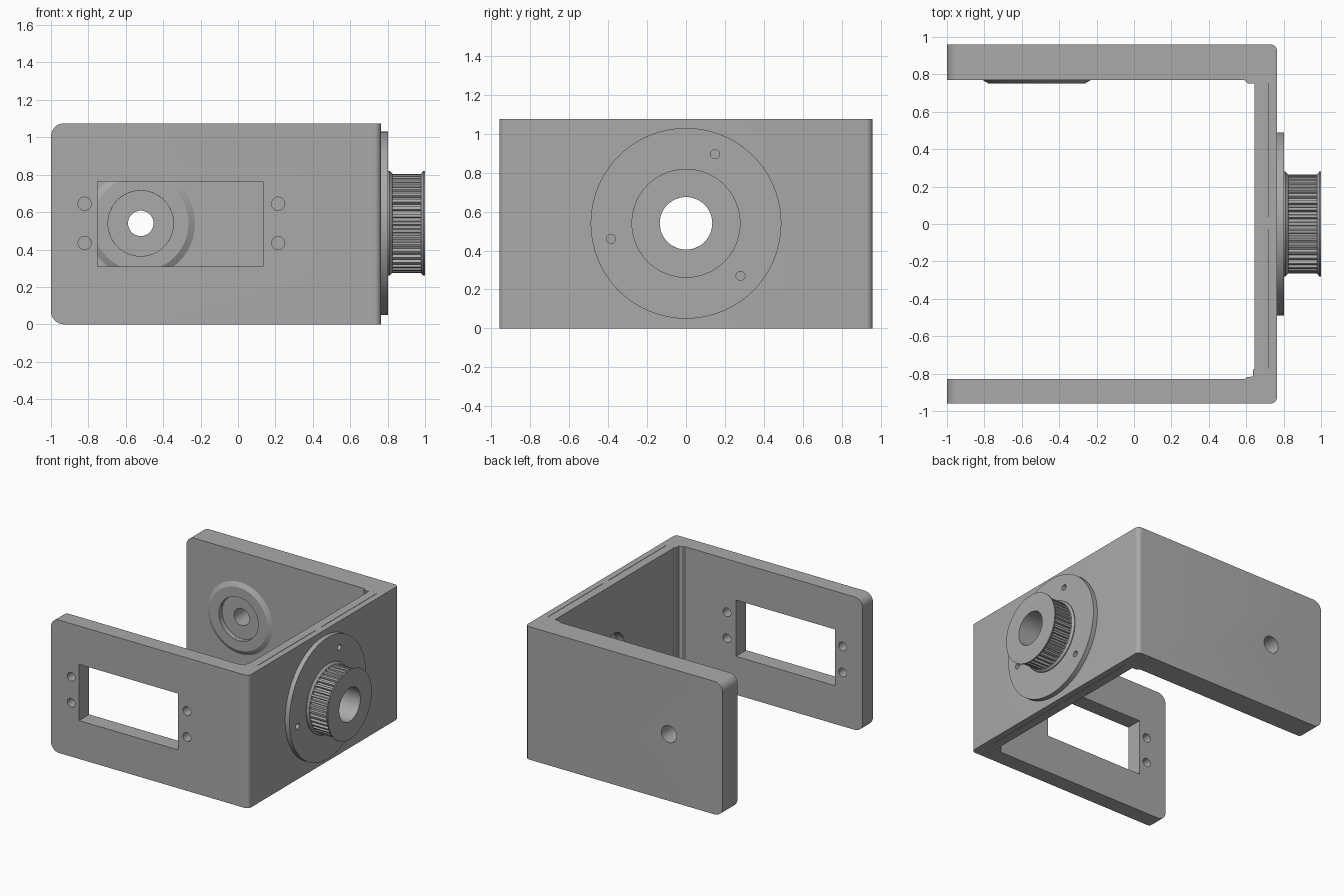
import bpy, bmesh
from math import sin, cos, pi
from mathutils import Matrix, Vector

default = bpy.data.objects.get("Cube")
if default:
    bpy.data.objects.remove(default)

TOP = 1.075
MID = 0.54

grey = bpy.data.materials.new("plain grey")
grey.use_nodes = True
colour = (0.4, 0.4, 0.4, 1)
grey.diffuse_color = colour
grey.node_tree.nodes["Principled BSDF"].inputs["Base Color"].default_value = colour


def add_object(name, bm):
    bmesh.ops.recalc_face_normals(bm, faces=bm.faces)
    mesh = bpy.data.meshes.new(name)
    bm.to_mesh(mesh)
    bm.free()
    mesh.materials.append(grey)
    obj = bpy.data.objects.new(name, mesh)
    bpy.context.collection.objects.link(obj)
    return obj


def prism(bm, points, direction):
    """Extrude a closed polygon of 3D points along a direction."""
    face = bm.faces.new([bm.verts.new(p) for p in points])
    out = bmesh.ops.extrude_face_region(bm, geom=[face], use_keep_orig=True)
    verts = [v for v in out["geom"] if isinstance(v, bmesh.types.BMVert)]
    bmesh.ops.translate(bm, verts=verts, vec=direction)


def ring(name, profile, place, steps=96):
    """Turn a closed (radius, x) profile about the x axis."""
    bm = bmesh.new()
    loops = []
    for i in range(steps):
        a = 2 * pi * i / steps
        loops.append([bm.verts.new(place @ Vector((x, r * cos(a), r * sin(a))))
                      for r, x in profile])
    n = len(profile)
    for i in range(steps):
        a, b = loops[i], loops[(i + 1) % steps]
        for j in range(n):
            k = (j + 1) % n
            bm.faces.new((a[j], a[k], b[k], b[j]))
    return add_object(name, bm)


def box_cutter(low, high):
    low, high = Vector(low), Vector(high)
    bm = bmesh.new()
    size = Matrix.Diagonal((*(high - low), 1))
    bmesh.ops.create_cube(bm, size=1, matrix=Matrix.Translation((low + high) / 2) @ size)
    return add_object("box_cutter", bm)


def round_cutter(start, end, radius):
    start, end = Vector(start), Vector(end)
    axis = end - start
    turn = axis.to_track_quat('Z', 'Y').to_matrix().to_4x4()
    bm = bmesh.new()
    bmesh.ops.create_cone(bm, cap_ends=True, segments=48, radius1=radius, radius2=radius,
                          depth=axis.length,
                          matrix=Matrix.Translation((start + end) / 2) @ turn)
    return add_object("round_cutter", bm)


def cut(obj, cutter):
    cutter.hide_render = True
    mod = obj.modifiers.new("cut", 'BOOLEAN')
    mod.operation = 'DIFFERENCE'
    mod.solver = 'EXACT'
    mod.object = cutter
    bpy.context.view_layer.objects.active = obj
    bpy.ops.object.modifier_apply(modifier=mod.name)
    bpy.data.objects.remove(cutter)


def smooth(obj):
    bpy.ops.object.select_all(action='DESELECT')
    obj.select_set(True)
    bpy.context.view_layer.objects.active = obj
    bpy.ops.object.shade_smooth_by_angle(angle=0.5)


# U-shaped bracket with small reinforcing steps in its inner corners
outline = [(-1, -0.96), (0.765, -0.96), (0.765, 0.96), (-1, 0.96), (-1, 0.77),
           (0.59, 0.77), (0.61, 0.75), (0.645, 0.75), (0.645, -0.77), (0.635, -0.78),
           (0.635, -0.815), (0.6, -0.82), (0.59, -0.83), (-1, -0.83)]
bm = bmesh.new()
prism(bm, [(x, y, 0) for x, y in outline], (0, 0, TOP))
bmesh.ops.recalc_face_normals(bm, faces=bm.faces)


def edges_at(x, axis):
    return [e for e in bm.edges
            if all(abs(v.co.x - x) < 1e-4 for v in e.verts)
            and abs((e.verts[0].co - e.verts[1].co).normalized()[axis]) > 0.99]


# Round the free arm ends and the outer upright corners
ends = [e for e in edges_at(-1, 1)]
bmesh.ops.bevel(bm, geom=ends, offset=0.07, segments=8, profile=0.5, affect='EDGES')
corners = edges_at(0.765, 2)
bmesh.ops.bevel(bm, geom=corners, offset=0.035, segments=6, profile=0.5, affect='EDGES')
bracket = add_object("bracket", bm)

# Motor window and its screw holes in the front arm
cut(bracket, box_cutter((-0.75, -1.1, 0.31), (0.135, -0.7, 0.765)))
for x in (-0.82, 0.215):
    for z in (0.435, 0.645):
        cut(bracket, round_cutter((x, -1.1, z), (x, -0.7, z), 0.035))

# Pivot hole and bearing recess in the back arm
PIVOT = -0.52
cut(bracket, round_cutter((PIVOT, 0.7, MID), (PIVOT, 1.1, MID), 0.068))
cut(bracket, round_cutter((PIVOT, 0.7, MID), (PIVOT, 0.79, MID), 0.175))

# Shaft bore and hairline slits in the side wall
cut(bracket, round_cutter((0.5, 0, MID), (0.9, 0, MID), 0.135))
for y0, y1 in ((0.04, 0.75), (-0.77, -0.03)):
    cut(bracket, box_cutter((0.7135, y0, -0.1), (0.7165, y1, 1.2)))

# Raised bevelled collar around the bearing recess
facing_back = Matrix.Translation((PIVOT, 0, MID)) @ Matrix.Rotation(pi / 2, 4, 'Z')
collar = ring("bearing_collar",
              [(0.175, 0.772), (0.175, 0.75), (0.255, 0.75), (0.29, 0.77), (0.29, 0.772)],
              facing_back)

# Round flange on the side wall
side = Matrix.Translation((0, 0, MID))
flange = ring("pulley_flange",
              [(0.135, 0.764), (0.49, 0.764), (0.49, 0.803), (0.135, 0.803)], side, 128)
for y, z in ((0.15, 0.895), (-0.385, 0.46), (0.28, 0.27)):
    for part in (flange, bracket):
        cut(part, round_cutter((0.7, y, z), (0.9, y, z), 0.023))

# Pulley core with a flared lip at each end
core = ring("pulley_core",
            [(0.135, 0.802), (0.28, 0.802), (0.28, 0.81), (0.265, 0.825), (0.247, 0.825),
             (0.247, 0.978), (0.265, 0.978), (0.28, 0.991), (0.28, 1.0), (0.135, 1.0)], side)

# Belt teeth around the core
TEETH = 40
bm = bmesh.new()
for i in range(TEETH):
    section = []
    for r, f in ((0.24, -0.32), (0.258, -0.26), (0.265, -0.18),
                 (0.265, 0.18), (0.258, 0.26), (0.24, 0.32)):
        a = 2 * pi * (i + f) / TEETH
        section.append((0.82, r * cos(a), MID + r * sin(a)))
    prism(bm, section, (0.162, 0, 0))
teeth = add_object("pulley_teeth", bm)

for part in (bracket, collar, flange, core, teeth):
    smooth(part)
